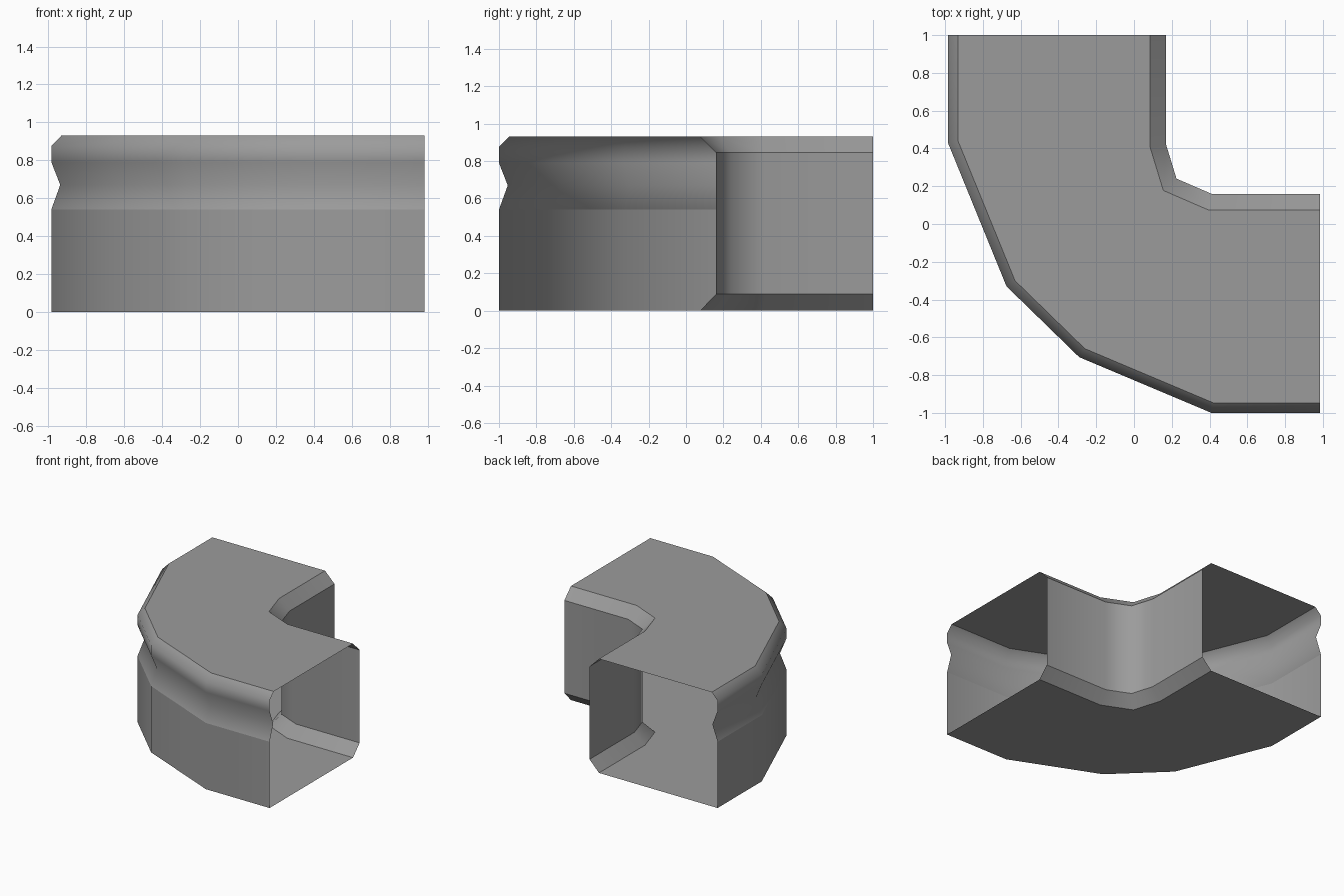
import bpy
import bmesh
from mathutils import Vector

old = bpy.data.objects.get("Cube")
if old:
    bpy.data.objects.remove(old, do_unlink=True)

grey = bpy.data.materials.new("plain grey")
grey.use_nodes = True
colour = (0.33, 0.33, 0.33, 1)
grey.diffuse_color = colour
grey.node_tree.nodes["Principled BSDF"].inputs["Base Color"].default_value = colour

# Plan outlines of the bend, both running from the back opening to the left opening
OUTER = [(-0.985, 1), (-0.985, 0.43), (-0.675, -0.33),
         (-0.29, -0.705), (0.41, -1), (0.985, -1)]
INNER = [(0.17, 1), (0.17, 0.42), (0.225, 0.24), (0.41, 0.16), (0.985, 0.16)]

# Wall sections: (inset, height, sharp)
OUTER_SECTION = [(0, 0, True), (0, 0.54, True), (0.047, 0.67, False),
                 (0, 0.79, False), (0, 0.875, False), (0.053, 0.93, True)]
INNER_SECTION = [(-0.085, 0, True), (0, 0.088, True),
                 (0, 0.845, True), (-0.085, 0.93, True)]


def offset_path(path, distance):
    """Shift an open path to its left with mitred corners."""
    points = [Vector(p) for p in path]
    normals = []
    for a, b in zip(points, points[1:]):
        d = (b - a).normalized()
        normals.append(Vector((-d.y, d.x)))
    result = []
    for i, p in enumerate(points):
        n1 = normals[max(i - 1, 0)]
        n2 = normals[min(i, len(normals) - 1)]
        result.append(p + (n1 + n2) * distance / (1 + n1.dot(n2)))
    return result


def sweep_wall(bm, path, section):
    """Loft a wall section along a path; return its bottom and top rows."""
    rows = []
    for inset, z, _ in section:
        rows.append([bm.verts.new((p.x, p.y, z)) for p in offset_path(path, inset)])
    for low, high in zip(rows, rows[1:]):
        for i in range(len(path) - 1):
            bm.faces.new((low[i], low[i + 1], high[i + 1], high[i])).smooth = True
    for row, (_, _, sharp) in zip(rows, section):
        for a, b in zip(row, row[1:]):
            bm.edges.get((a, b)).smooth = not sharp
    return rows[0], rows[-1]


# Hollow duct bend with open ends
bm = bmesh.new()
outer_bottom, outer_top = sweep_wall(bm, OUTER, OUTER_SECTION)
inner_bottom, inner_top = sweep_wall(bm, INNER, INNER_SECTION)
bm.faces.new(outer_bottom + inner_bottom[::-1])
roof = bm.faces.new(outer_top + inner_top[::-1])
bmesh.ops.recalc_face_normals(bm, faces=bm.faces[:])
roof.normal_update()
if roof.normal.z < 0:
    bmesh.ops.reverse_faces(bm, faces=bm.faces[:])

mesh = bpy.data.meshes.new("duct_bend")
bm.to_mesh(mesh)
bm.free()
mesh.materials.append(grey)
bpy.context.collection.objects.link(bpy.data.objects.new("duct_bend", mesh))
